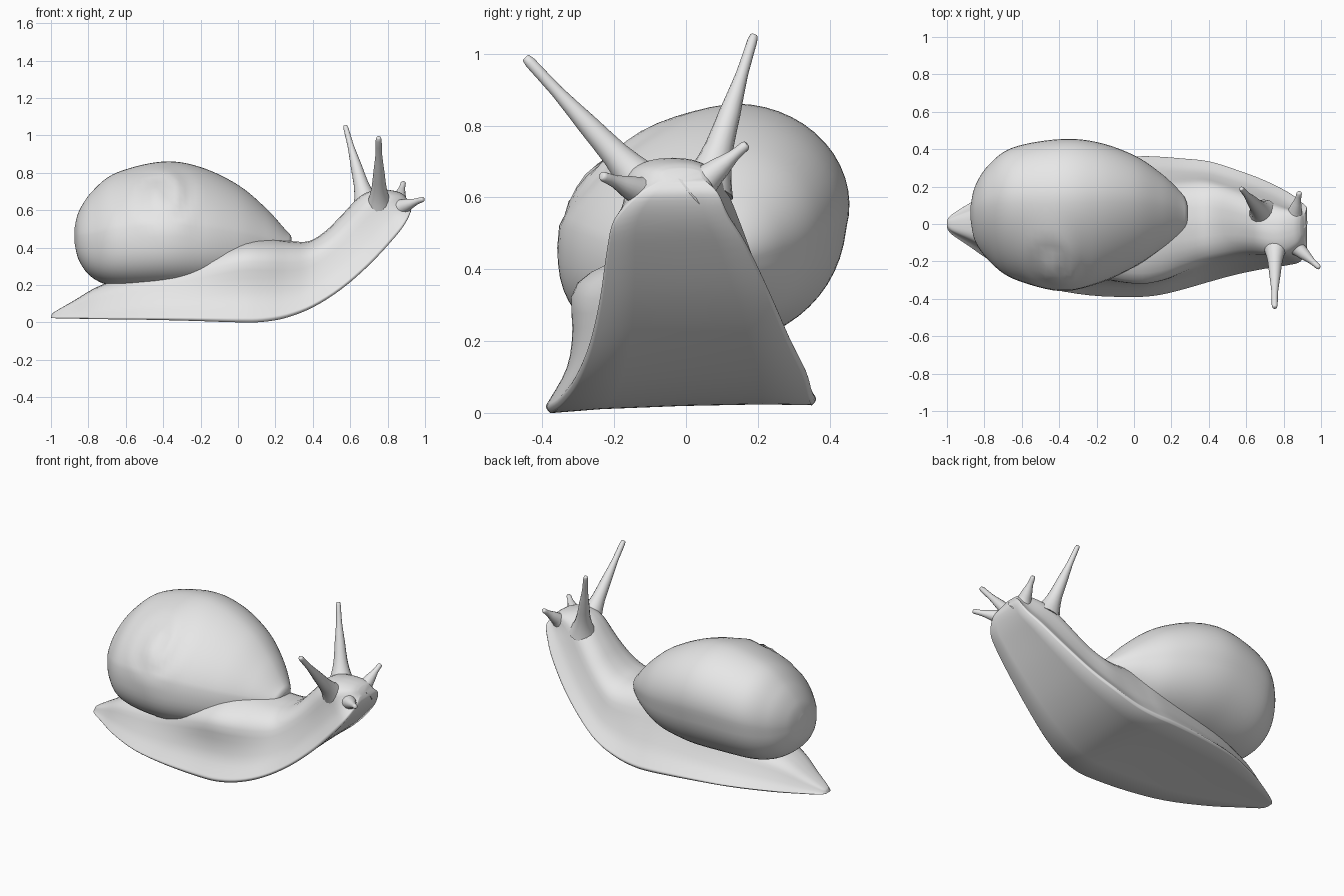
import bpy, bmesh, math
from mathutils import Vector

if "Cube" in bpy.data.objects:
    bpy.data.objects.remove(bpy.data.objects["Cube"])

grey = bpy.data.materials.new("plain grey")
grey.use_nodes = True
colour = (0.8, 0.8, 0.8, 1)
grey.diffuse_color = colour
grey.node_tree.nodes["Principled BSDF"].inputs["Base Color"].default_value = colour


def resample(rows, steps):
    """Smooth interpolation through rows of section values."""
    out = []
    last = len(rows) - 1
    for i in range(last):
        a, b, c, d = (rows[max(0, min(last, i + k))] for k in (-1, 0, 1, 2))
        for s in range(steps):
            t = s / steps
            out.append([q + 0.5 * t * (r - p + t * (2 * p - 5 * q + 4 * r - w
                        + t * (3 * (q - r) + w - p)))
                        for p, q, r, w in zip(a, b, c, d)])
    return out + [list(rows[-1])]


def loft(name, rings, angle):
    """Skin closed rings of points and cap both ends."""
    bm = bmesh.new()
    loops = [[bm.verts.new(p) for p in ring] for ring in rings]
    n = len(loops[0])
    for lower, upper in zip(loops, loops[1:]):
        for i in range(n):
            j = (i + 1) % n
            bm.faces.new((lower[i], lower[j], upper[j], upper[i]))
    bm.faces.new(loops[0])
    bm.faces.new(loops[-1])
    bmesh.ops.recalc_face_normals(bm, faces=bm.faces)
    mesh = bpy.data.meshes.new(name)
    bm.to_mesh(mesh)
    bm.free()
    mesh.materials.append(grey)
    ob = bpy.data.objects.new(name, mesh)
    bpy.context.collection.objects.link(ob)
    bpy.ops.object.select_all(action="DESELECT")
    ob.select_set(True)
    bpy.context.view_layer.objects.active = ob
    bpy.ops.object.shade_smooth_by_angle(angle=math.radians(angle))


# Body: sole x, sole z, back x, back z, right edge y, left edge y,
# fullness of the right and left flanks
body_rows = [
    (-1, .025, -.995, .045, -.02, .02, 0, 0),
    (-.975, .022, -.975, .06, -.055, .05, 0, 0),
    (-.88, .02, -.88, .115, -.12, .11, 0, 0),
    (-.73, .017, -.73, .2, -.22, .19, 0, 0),
    (-.5, .014, -.5, .27, -.33, .28, 0, 0),
    (-.25, .008, -.25, .36, -.38, .33, .3, 0),
    (0, 0, 0, .445, -.39, .36, .9, -.2),
    (.13, .002, .15, .45, -.38, .36, .8, -.2),
    (.26, .025, .28, .435, -.35, .35, .4, 0),
    (.4, .08, .38, .435, -.31, .335, .2, .1),
    (.55, .175, .47, .49, -.27, .29, .2, .1),
    (.7, .305, .56, .58, -.24, .235, .2, .2),
    (.83, .445, .66, .68, -.22, .17, .4, .4),
    (.895, .53, .76, .71, -.2, .12, .7, .7),
    (.925, .6, .85, .7, -.14, .09, .7, .7),
    (.915, .64, .89, .68, -.08, .055, .6, .6),
]
# Half outline from the sole edge to the middle of the back
half = resample([(.97, 0), (1, .04), (.96, .1), (.83, .28), (.72, .52), (.6, .8),
                 (.36, .96), (0, 1)], 3)
outline = half + [(-u, v) for u, v in reversed(half[:-1])]
outline += [(-.6, .015), (0, .02), (.6, .015)]

rings = []
for xb, zb, xt, zt, y0, y1, right, left in resample(body_rows, 4):
    mid, wide = (y0 + y1) / 2, (y1 - y0) / 2
    ring = []
    for u, v in outline:
        full = left if u > 0 else right
        y = mid + wide * u * (1 + .3 * full * math.sin(math.pi * v ** 3))
        roll = .03 * (1 - v) * (y - y0)
        ring.append((xb + (xt - xb) * v, y, zb + (zt - zb) * v + roll))
    rings.append(ring)
loft("body", rings, 60)

# Shell: x, right y, left y, bottom z, top z
shell_rows = [
    (-.873, .02, .1, .42, .51),
    (-.85, -.09, .2, .33, .595),
    (-.78, -.19, .31, .24, .7),
    (-.65, -.29, .405, .19, .8),
    (-.4, -.355, .45, .18, .86),
    (-.2, -.32, .435, .185, .83),
    (0, -.23, .365, .215, .735),
    (.15, -.13, .265, .28, .61),
    (.25, -.05, .17, .345, .5),
    (.278, -.01, .125, .39, .47),
    (.287, .03, .09, .425, .45),
]
SIDES = 56
rings = []
for x, y0, y1, z0, z1 in resample(shell_rows, 7):
    yc, zc, wide, rz = (y0 + y1) / 2, (z0 + z1) / 2, (y1 - y0) / 2, (z1 - z0) / 2
    ring = []
    for i in range(SIDES):
        a = math.tau * i / SIDES
        cosine, sine = math.cos(a), math.sin(a)
        # Sloping upper flanks, fuller lower flanks
        if sine > 0:
            power, lean = 1.1, .24
        else:
            power, lean = (.78 if cosine < 0 else .88), .1
        c, s = [math.copysign(abs(f) ** power, f) for f in (cosine, sine)]
        p = Vector((x, yc + wide * (.99 * c + lean * s), zc + rz * s))
        # Whorl raised in a spiral around the apex on the right flank
        dx, dz = p.x + .42, p.z - .68
        d = max(.02, math.hypot(dx, dz))
        if c < .1 and d < .26:
            turn = math.atan2(dz, dx) - math.tau * math.log(d / .26) / math.log(2.6)
            swell = .4 + .7 * math.cos(turn)
            p += Vector((0, -.7, .5)) * (.018 * (1 - d / .26) * swell * min(1, .4 - c))
        ring.append(p)
    rings.append(ring)
loft("shell", rings, 60)


# Feelers: tapered stalks with a flared root and a rounded tip
def feeler(name, root, tip, r0, r1):
    root, tip = Vector(root), Vector(tip)
    axis = tip - root
    turn = axis.to_track_quat("Z", "Y")
    stations = resample([(0, r0 * 1.6), (.12, r0 * 1.15), (.28, r0 * .8), (.5, r0 * .6),
                         (.75, (r0 * .4 + r1) / 2), (.96, r1), (1, r1 * .6)], 2)
    rings = []
    for t, r in stations:
        rings.append([root + axis * t + turn @ Vector((r * math.cos(k * math.tau / 14),
                      r * math.sin(k * math.tau / 14), 0)) for k in range(14)])
    loft(name, rings, 60)


feeler("left_eye_stalk", (.69, .055, .62), (.573, .19, 1.053), .05, .014)
feeler("right_eye_stalk", (.755, -.1, .615), (.752, -.447, .99), .05, .016)
feeler("left_lip_feeler", (.85, .02, .62), (.885, .17, .748), .05, .014)
feeler("right_lip_feeler", (.83, -.09, .6), (.992, -.235, .66), .052, .014)
